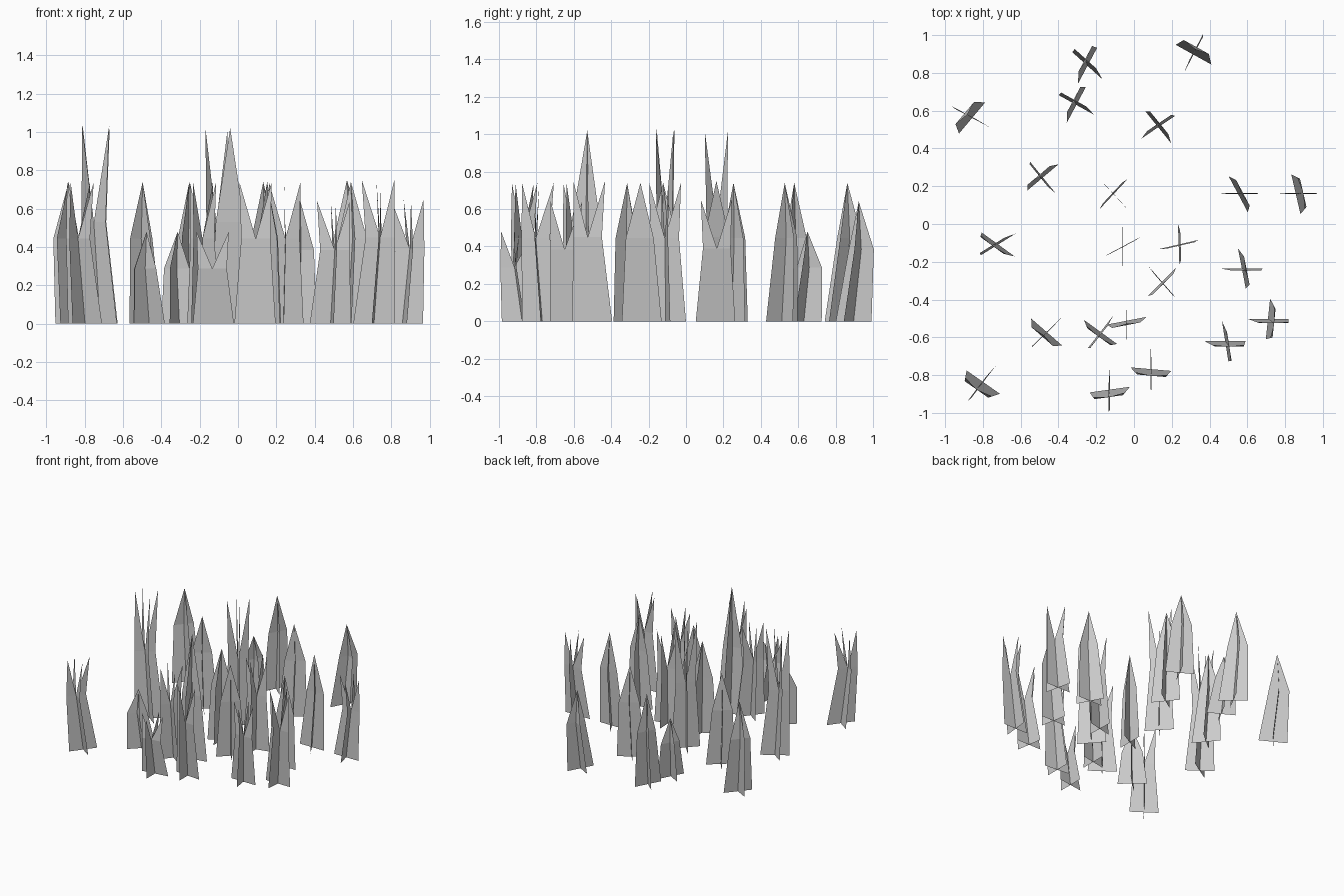
import bpy
from math import cos, sin, radians

if "Cube" in bpy.data.objects:
    bpy.data.objects.remove(bpy.data.objects["Cube"])

# each clump: x, y, height, direction of both crossed leaves (degrees)
SPEARS = [
    (-.87, .57, .74, 50, -28), (-.25, .85, .74, 62, -42), (-.31, .64, .48, 62, -29),
    (.32, .91, .64, 62, -29), (.13, .52, .74, 34, -51), (-.49, .25, .74, 40, -51),
    (.56, .16, .75, 0, -62), (-.06, -.12, .74, 28, -90), (.15, -.31, .74, 45, -49),
    (.58, -.24, .74, 0, -79), (-.04, -.52, 1.02, 11, 90), (-.47, -.58, .48, -41, 44)]
FORKS = [
    (-.11, .16, 1.02, 47, -47), (.87, .16, .65, 0, -77), (-.73, -.11, 1.03, 32, -36),
    (.24, -.11, .74, 13, -88), (.72, -.51, .75, 0, 84), (.49, -.63, .64, 0, -81),
    (.09, -.78, .74, -5, -90), (-.13, -.89, .48, 8, -90), (-.18, -.58, .74, -36, 52),
    (-.81, -.85, .74, -35, 53)]

BASE, WAIST, TIP = .108, .076, .085            # half widths along a leaf
LEAN_BASE, LEAN_WAIST, LEAN_TIP = .985, 1.03, 1.015  # outward splay of the field


def leaf(verts, faces, x, y, h, angle, forked):
    """Flat leaf with a tapering stem and one or two points."""
    dx, dy = cos(radians(angle)), sin(radians(angle))
    waist = min(.6 * h, .53)
    start = len(verts)

    def add(t, z, lean):
        verts.append((x * lean + dx * t, y * lean + dy * t, z))

    for t in (-BASE, 0, BASE):
        add(t, 0, LEAN_BASE)
    for t in (-WAIST, 0, WAIST):
        add(t, waist, LEAN_WAIST)
    if forked:
        add(-TIP, h, LEAN_TIP)
        add(TIP, h, LEAN_TIP)
        tops = [(3, 4, 6), (4, 5, 7)]
    else:
        add(0, h, LEAN_TIP)
        tops = [(3, 4, 6), (4, 5, 6)]
    for f in [(0, 1, 4, 3), (1, 2, 5, 4)] + tops:
        faces.append([start + i for i in f])


def clump(name, x, y, h, a, b, forked):
    verts, faces = [], []
    for angle in (a, b):
        leaf(verts, faces, x, y, h, angle, forked)
    mesh = bpy.data.meshes.new(name)
    mesh.from_pydata(verts, [], faces)
    bpy.context.collection.objects.link(bpy.data.objects.new(name, mesh))


# pointed and forked grass clumps
for i, row in enumerate(SPEARS):
    clump(f"pointed_grass_{i + 1}", *row, False)
for i, row in enumerate(FORKS):
    clump(f"forked_grass_{i + 1}", *row, True)
